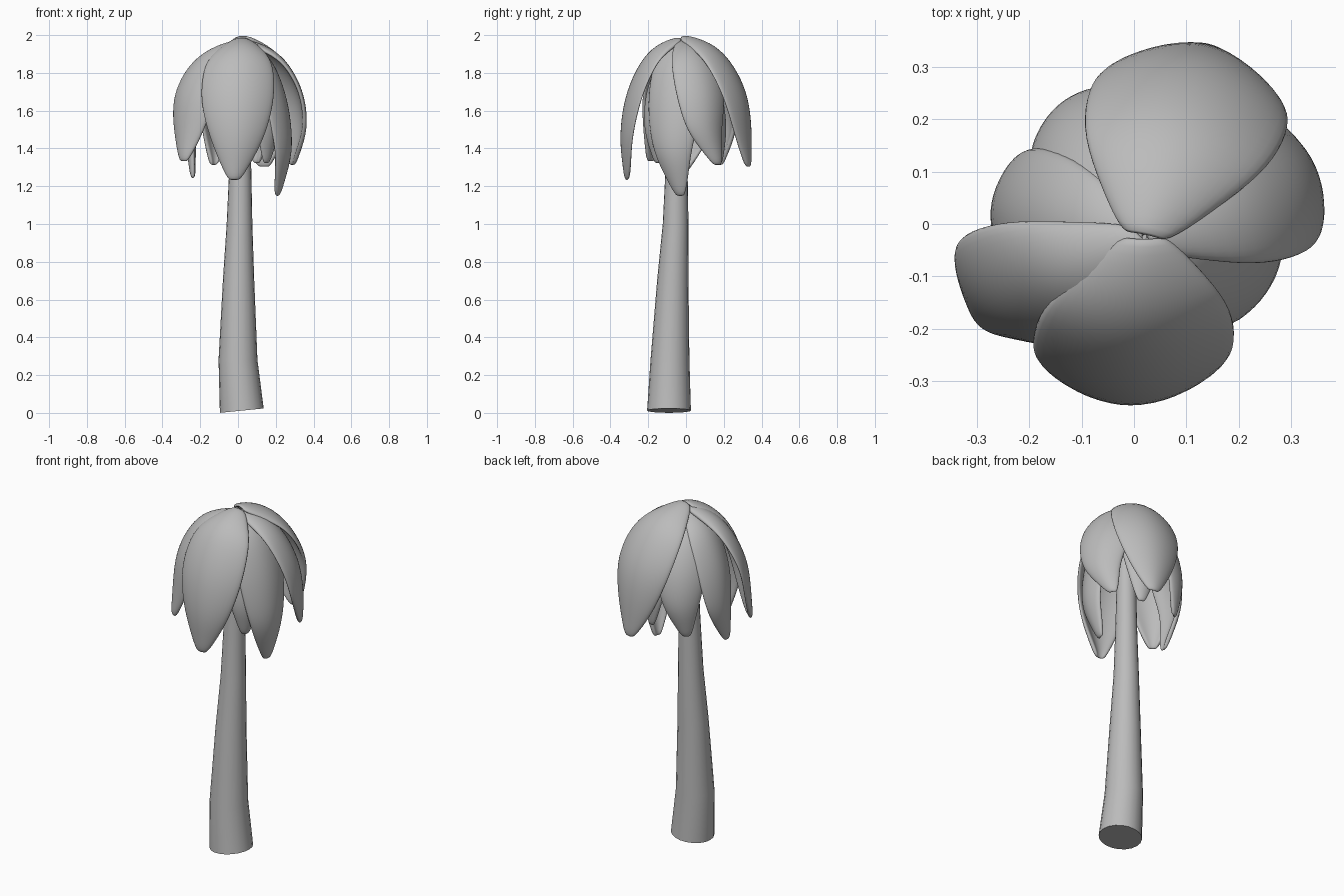
import bpy, bmesh, math
from mathutils import Vector

cube = bpy.data.objects.get("Cube")
if cube:
    bpy.data.objects.remove(cube)

grey = bpy.data.materials.new("plain grey")
grey.use_nodes = True
colour = (0.5, 0.5, 0.5, 1)
grey.diffuse_color = colour
grey.node_tree.nodes["Principled BSDF"].inputs["Base Color"].default_value = colour


def make_object(name, bm, angle=40):
    bmesh.ops.recalc_face_normals(bm, faces=bm.faces)
    mesh = bpy.data.meshes.new(name)
    bm.to_mesh(mesh)
    bm.free()
    mesh.materials.append(grey)
    obj = bpy.data.objects.new(name, mesh)
    bpy.context.collection.objects.link(obj)
    bpy.ops.object.select_all(action='DESELECT')
    obj.select_set(True)
    bpy.context.view_layer.objects.active = obj
    bpy.ops.object.shade_smooth_by_angle(angle=math.radians(angle))
    return obj


def bridge_rows(bm, rows, closed=False):
    for low, high in zip(rows, rows[1:]):
        n = len(low)
        for i in range(n if closed else n - 1):
            j = (i + 1) % n
            bm.faces.new((low[i], low[j], high[j], high[i]))


# Trunk: leaning, tapering tube with a slightly tilted foot
def make_trunk(sides=20):
    rings = [(0.02, -0.09, 0.012, 0.116), (0.0, -0.085, 0.28, 0.103),
             (0.003, -0.07, 0.7, 0.083), (0.008, -0.055, 1.0, 0.068),
             (0.012, -0.05, 1.3, 0.058), (0.02, -0.04, 1.9, 0.045)]
    bm = bmesh.new()
    rows = []
    for k, (x, y, z, r) in enumerate(rings):
        tilt = 0.1 if k == 0 else 0
        row = []
        for i in range(sides):
            a = math.tau * i / sides
            dx = r * math.cos(a)
            row.append(bm.verts.new((x + dx, y + r * math.sin(a), z + tilt * dx)))
        rows.append(row)
    bridge_rows(bm, rows, closed=True)
    bm.faces.new(rows[0])
    bm.faces.new(rows[-1])
    make_object("trunk", bm)


# Leaf: cupped blade along an arched rib from crown to tip, turned to a facing angle
def make_leaf(name, rim, tip, half_width, top, facing):
    apex = Vector((0.02, -0.025, top))
    tip = Vector(tip)
    rim = Vector((*rim, 0))
    rib = []
    for out, drop in ((0, 0), (0.33, 0.035), (0.62, 0.13), (0.86, 0.33), (0.97, 0.52), (1, 0.72)):
        p = apex.lerp(rim, out)
        p.z = top + (tip.z - top) * drop
        rib.append(p)
    rib += [rib[-1].lerp(tip, 0.6), tip]
    widths = (0.22, 0.68, 0.93, 1.0, 0.92, 0.7, 0.4, 0.14)
    a = math.radians(facing)
    outward = Vector((math.cos(a), math.sin(a), 0))
    side = Vector((-outward.y, outward.x, 0))
    bm = bmesh.new()
    rows = []
    for k, (p, w) in enumerate(zip(rib, widths)):
        along = rib[min(k + 1, len(rib) - 1)] - rib[max(k - 1, 0)]
        normal = along.cross(side).normalized()
        if normal.dot(outward + Vector((0, 0, 1))) < 0:
            normal = -normal
        hw = half_width * w
        rows.append([bm.verts.new(p + side * hw * v - normal * hw * 0.42 * v * v)
                     for v in (-1, -0.55, 0, 0.55, 1)])
    bridge_rows(bm, rows)
    obj = make_object(name, bm, 180)
    shell = obj.modifiers.new("thickness", 'SOLIDIFY')
    shell.thickness = 0.025
    shell.offset = 0
    smooth = obj.modifiers.new("smooth", 'SUBSURF')
    smooth.levels = smooth.render_levels = 2


make_trunk()
leaves = [
    ("front_leaf", (-0.005, -0.345), (-0.02, -0.315, 1.23), 0.2, 1.985, -90),
    ("back_leaf", (0.135, 0.338), (0.14, 0.335, 1.30), 0.2, 1.995, 78),
    ("right_leaf", (-0.285, -0.18), (-0.29, -0.19, 1.33), 0.155, 1.97, 228),
    ("left_leaf", (0.34, 0.115), (0.29, 0.17, 1.31), 0.15, 1.97, 30),
    ("left_front_leaf", (0.275, -0.085), (0.21, -0.03, 1.145), 0.15, 1.96, -18),
    ("right_back_leaf", (-0.27, 0.03), (-0.24, -0.04, 1.24), 0.13, 1.95, 176),
    ("back_right_leaf", (-0.13, 0.235), (-0.13, 0.18, 1.31), 0.135, 1.93, 125),
    ("inner_front_leaf", (0.18, -0.18), (0.15, -0.15, 1.32), 0.11, 1.9, -45),
    ("inner_back_leaf", (0.1, 0.2), (0.1, 0.18, 1.32), 0.11, 1.9, 70),
]
for leaf in leaves:
    make_leaf(*leaf)
